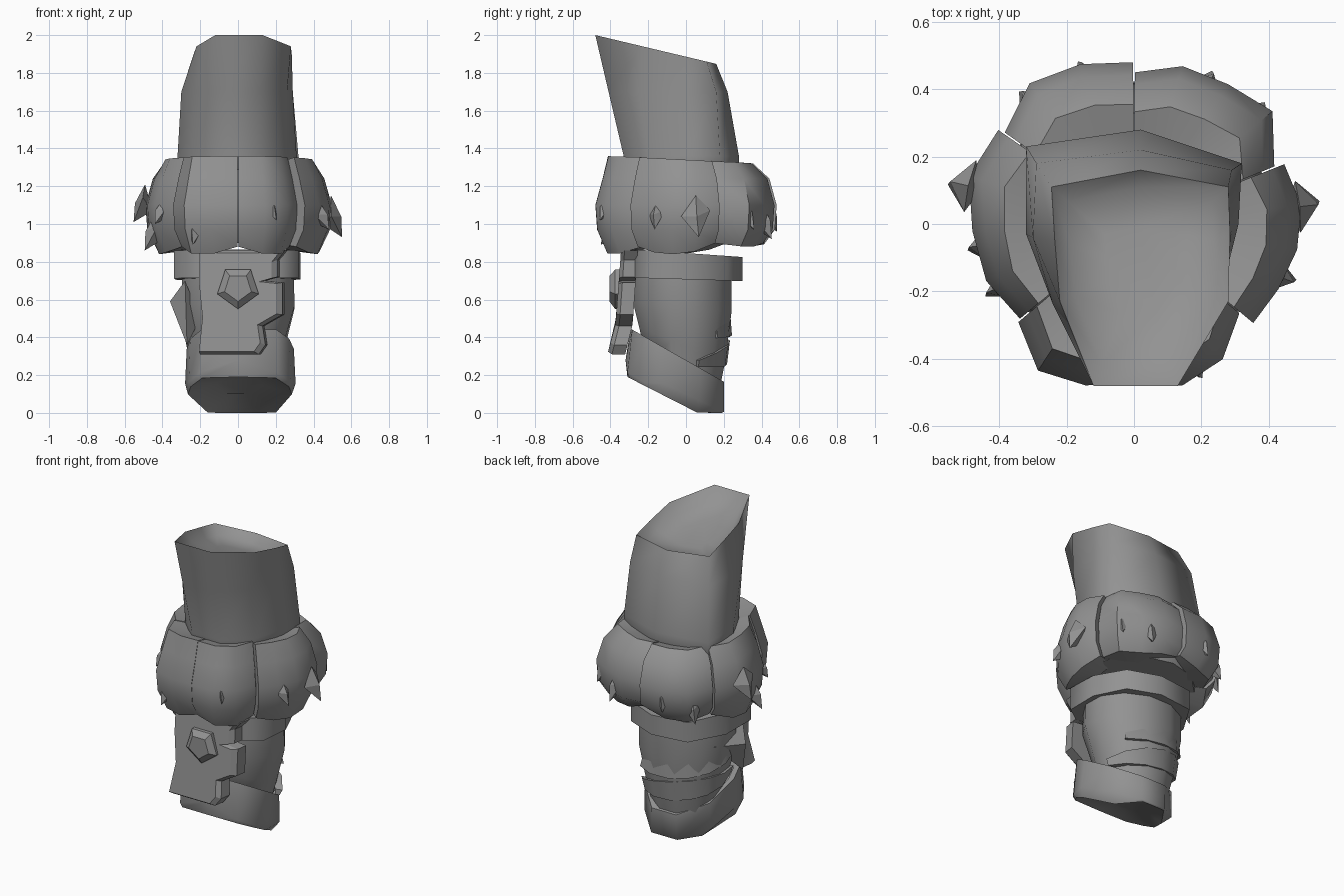
import bpy, bmesh, math
from mathutils import Vector

if "Cube" in bpy.data.objects:
    bpy.data.objects.remove(bpy.data.objects["Cube"])

grey = bpy.data.materials.new("worn_grey")
grey.diffuse_color = (0.29, 0.29, 0.29, 1)
grey.use_nodes = True
grey.node_tree.nodes["Principled BSDF"].inputs["Base Color"].default_value = grey.diffuse_color


def make(name, verts, faces, smooth=35):
    me = bpy.data.meshes.new(name)
    me.from_pydata([tuple(v) for v in verts], [], faces)
    me.materials.append(grey)
    bm = bmesh.new()
    bm.from_mesh(me)
    bmesh.ops.recalc_face_normals(bm, faces=bm.faces)
    bm.to_mesh(me)
    bm.free()
    ob = bpy.data.objects.new(name, me)
    bpy.context.collection.objects.link(ob)
    if smooth:
        bpy.ops.object.select_all(action='DESELECT')
        ob.select_set(True)
        bpy.context.view_layer.objects.active = ob
        bpy.ops.object.shade_smooth_by_angle(angle=math.radians(smooth))
    return ob


def loft(name, rings, smooth=35):
    """Skin equal-length rings and cap both ends."""
    n = len(rings[0])
    verts = [p for r in rings for p in r]
    faces = []
    for k in range(len(rings) - 1):
        for i in range(n):
            j = (i + 1) % n
            faces.append((k * n + i, k * n + j, (k + 1) * n + j, (k + 1) * n + i))
    faces.append(tuple(range(n)))
    faces.append(tuple(range((len(rings) - 1) * n, len(rings) * n)))
    return make(name, verts, faces, smooth)


def inset(ring, s, dz):
    c = sum((Vector(p) for p in ring), Vector()) / len(ring)
    return [tuple(c + (Vector(p) - c) * s + Vector((0, 0, dz))) for p in ring]


# Sleeve: slanted stump with a dished top
base = [(-.1, -.33), (.1, -.33), (.26, -.2), (.31, 0), (.32, .18), (.02, .28),
        (-.32, .23), (-.32, -.03), (-.24, -.2)]
mid = [(-.11, -.41), (.11, -.41), (.26, -.25), (.29, -.02), (.29, .16), (.02, .22),
       (-.29, .18), (-.3, -.04), (-.24, -.24)]
top = [(-.12, -.48), (.13, -.48), (.28, -.23), (.285, -.03), (.28, .11), (.02, .16),
       (-.245, .11), (-.235, -.05), (-.22, -.23)]
slant = [(x, y, 2 - .238 * (y + .48)) for x, y in top]
loft("sleeve", [[(x, y, 1.15) for x, y in base], [(x, y, 1.36) for x, y in base],
                [(x, y, 1.7) for x, y in mid], slant,
                inset(slant, .82, -.06), inset(slant, .4, -.08)], smooth=100)


# Fur cuff: six thick clumps around a core
def polar(a, r, z):
    a = math.radians(a)
    return (r * math.cos(a), r * math.sin(a), z)


clumps = [(22, 90, [.45, .53, .5, .49, .45]), (90, 145, [.48, .5, .52, .47]),
          (145, 220, [.49, .51, .48, .47, .44]), (220, 270, [.45, .52, .5, .475]),
          (270, 320, [.48, .5, .48, .41]), (320, 382, [.46, .47, .49, .5, .48])]
profile = [(1.31, .55), (1.34, .8), (1.24, .92), (1.1, 1), (.97, .98), (.86, .87), (.88, .55)]
for k, (a0, a1, radii) in enumerate(clumps):
    rings = []
    for i, r in enumerate(radii):
        t = i / (len(radii) - 1)
        a = a0 + .3 + (a1 - a0 - .6) * t
        s = math.sin(math.radians(a))
        ring = []
        for z, f in profile:
            if z < .95:
                z += .05 * max(0, s) + .04 * (2 * t - 1) ** 2 - .02
            if z > 1.25:
                z += -.02 * s
                f += -.06 * s
            ring.append(polar(a, r * f, z))
        rings.append(ring)
    loft("fur_clump_%d" % (k + 1), rings, smooth=45)
loft("fur_core", [[polar(a, r, z) for a in range(0, 360, 30)]
                  for z, r in [(.9, .36), (1.05, .42), (1.2, .39), (1.29, .33)]])

# Pointed tufts lying on the fur: angle, tip radius, tip height, length, half width
for k, (a, r, z, h, w) in enumerate([
        (241, .51, .89, .16, 6), (293, .5, 1.02, .14, 5), (6, .555, .93, .22, 9),
        (340, .51, .97, .16, 6), (167, .565, 1.01, .2, 9), (188, .5, .86, .2, 7),
        (205, .49, 1.0, .14, 5), (62, .51, .92, .2, 7), (42, .53, .97, .18, 6),
        (108, .51, .96, .18, 6), (130, .52, .9, .18, 7)]):
    v = [polar(a, r - .06, z + h), polar(a - w, r - .06, z + h * .5),
         polar(a + w, r - .06, z + h * .65), polar(a, r - .005, z + h * .5),
         polar(a + 1, r, z), polar(a, r - .1, z + h * .3)]
    make("fur_tuft_%d" % (k + 1), v, [(0, 1, 3), (0, 3, 2), (1, 4, 3), (3, 4, 2),
                                      (1, 5, 4), (5, 2, 4), (0, 5, 1), (0, 2, 5)], 0)

# Upper strap
strap = [(-.2, -.27), (.22, -.27), (.32, -.2), (.33, .02), (.24, .22), (.04, .3),
         (-.2, .27), (-.33, .06), (-.34, -.18)]
inner = [(x * .85, y * .85) for x, y in strap]
loft("upper_strap", [[(x, y, h - d * (y + .27)) for x, y in pts] for h, d, pts in
                     [(.715, .03, inner), (.715, .03, strap), (.865, .07, strap),
                      (.865, .07, inner)]], smooth=60)


# Forearm, narrowing to a tilted end
def oval(rx, ry, zf):
    pts = []
    for i in range(12):
        x, y, _ = polar(i * 30 + 15, 1, 0)
        pts.append((x * rx, y * ry - .02, zf(y * ry)))
    return pts


loft("forearm", [oval(.21, .2, lambda y: .2 - .5 * y), oval(.255, .235, lambda y: .36 - .4 * y),
                 oval(.31, .27, lambda y: .56 - .1 * y), oval(.305, .27, lambda y: .76)], smooth=60)


# Cloth wraps: tapering strips lapped over the forearm
def wrap(name, a0, a1, z0, z1, width, lift):
    rings, n = [], 8
    for i in range(n):
        t = i / (n - 1)
        a = math.radians(a0 + (a1 - a0) * t)
        z = z0 + (z1 - z0) * t
        w = width * (.15 + .85 * math.sin(math.pi * min(1, .1 + t * .85)))
        rings.append([(math.cos(a) * .3 * f, math.sin(a) * .26 * f - .015, z + d * w)
                      for f, d in [(.8, .5), (.96, .5), (lift, -.5), (.8, -.5)]])
    loft(name, rings, smooth=30)


wrap("wrap_high", 225, 45, .62, .42, .16, 1.0)
wrap("wrap_low", 200, 20, .4, .26, .13, .9)
make("cloth_fold", [(-.28, -.18, .7), (-.36, -.1, .59), (-.27, -.2, .36), (-.27, .1, .62),
                    (-.2, -.1, .5)],
     [(0, 1, 2), (0, 3, 1), (1, 3, 2), (0, 2, 4), (0, 4, 3), (2, 3, 4)], 0)

# Lower cuff: tilted ring, narrower at its foot, with recessed ends
foot = [(-.19, -.3), (0, -.31), (.2, -.3), (.27, -.21), (.285, -.13), (.2, .06), (.09, .19),
        (-.07, .19), (-.16, .06), (-.265, -.13), (-.25, -.21)]
wide = [(-.2, -.31), (0, -.32), (.21, -.31), (.28, -.22), (.305, -.12), (.25, .07), (.11, .2),
        (-.07, .2), (-.23, .07), (-.28, -.12), (-.26, -.22)]
low = [(x, y, max(0, .19 - .51 * (y + .31))) for x, y in foot]
rim = [(x, y, .245 - .03 * abs(x) / .2 * (y < -.2) + .03 * (x == 0) - .47 * (y + .31))
       for x, y in wide]
high = [(x * .97, y * .95 + .01, .43 - .54 * (y + .29)) for x, y in wide]
loft("lower_cuff", [inset(low, .45, .05), inset(low, .86, .015), low, rim, high,
                    inset(high, .86, -.01), inset(high, .8, -.06)], smooth=50)

# Front guard plate with a notched right edge, bent forward at the foot
edge = [(-.2, .86), (.25, .86), (.21, .81), (.21, .72), (.14, .7), (.235, .69),
        (.235, .52), (.13, .46), (.145, .36), (.11, .31), (-.2, .31), (-.18, .5), (-.2, .7)]


def guard_y(z):
    return -.345 - .07 * (.86 - z) - max(0, .47 - z) * .18


loft("guard_plate", [[(x + .01, guard_y(z) + .09, z) for x, z in edge],
                     [(x, guard_y(z) + .02, z) for x, z in edge],
                     [((x - .02) * .94, guard_y(z), .59 + (z - .59) * .95) for x, z in edge]],
     smooth=20)


# Five-sided stud on the plate
def pentagon(r, y):
    return [(r * math.cos(math.radians(54 + 72 * i)), y, .665 + r * math.sin(math.radians(54 + 72 * i)))
            for i in range(5)]


loft("plate_stud", [pentagon(.115, -.345), pentagon(.115, -.375), pentagon(.075, -.405)], smooth=0)
